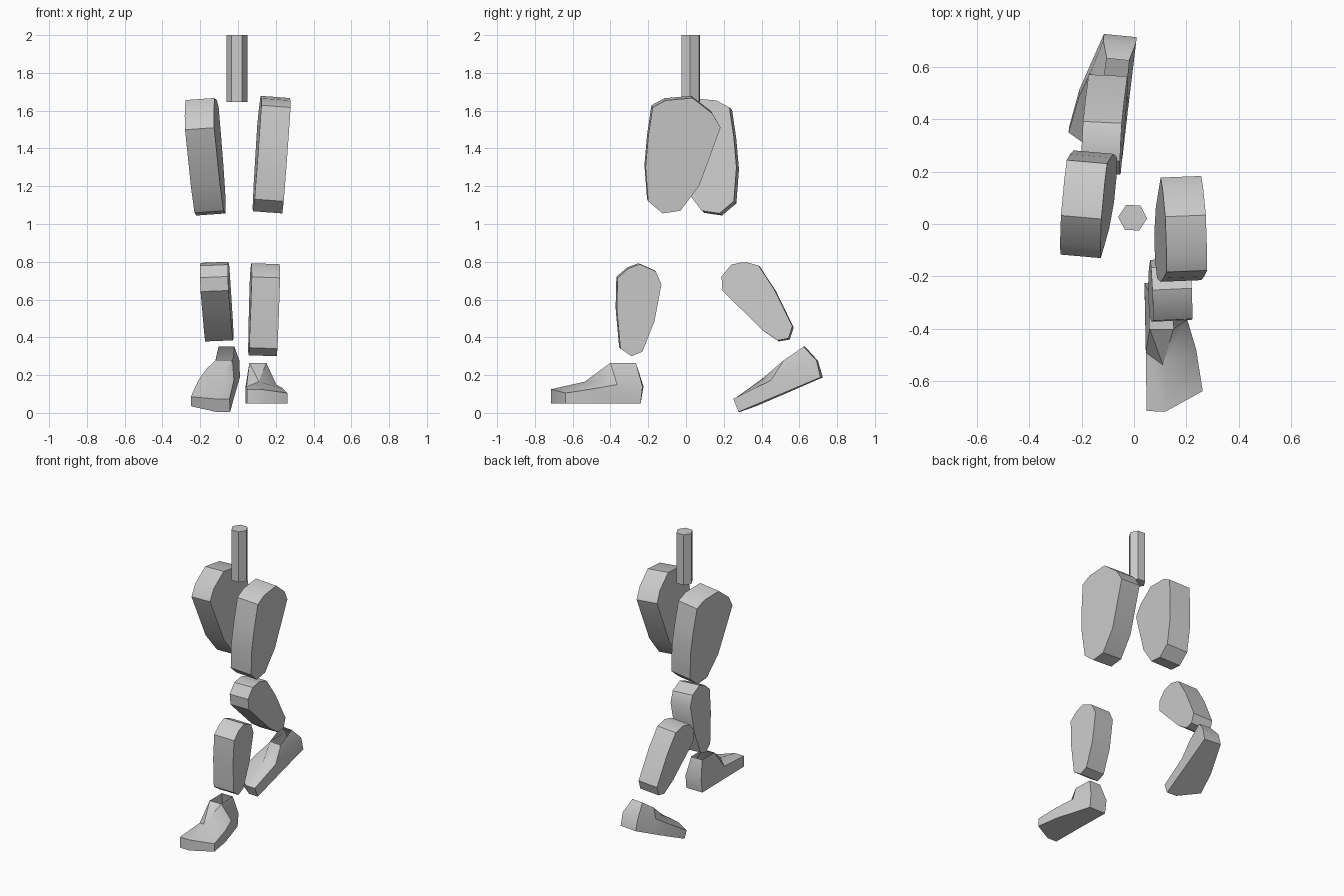
import bpy, bmesh, math
from mathutils import Matrix, Vector

if "Cube" in bpy.data.objects:
    bpy.data.objects.remove(bpy.data.objects["Cube"])

grey = bpy.data.materials.new("plain grey")
grey.diffuse_color = (0.6, 0.6, 0.6, 1)
grey.use_nodes = True
grey.node_tree.nodes["Principled BSDF"].inputs["Base Color"].default_value = grey.diffuse_color


def finish(name, bm, smooth=True):
    bmesh.ops.recalc_face_normals(bm, faces=bm.faces[:])
    mesh = bpy.data.meshes.new(name)
    bm.to_mesh(mesh)
    bm.free()
    obj = bpy.data.objects.new(name, mesh)
    bpy.context.collection.objects.link(obj)
    mesh.materials.append(grey)
    bpy.ops.object.select_all(action='DESELECT')
    obj.select_set(True)
    bpy.context.view_layer.objects.active = obj
    if smooth:
        bpy.ops.object.shade_smooth_by_angle(angle=math.radians(35))


def limb(name, profile, centre, lean_y, lean_z, width):
    """Side profile (y, z) of the +x face, on a leaning plane, given a thickness."""
    bm = bmesh.new()
    cx, cy, cz = centre
    n = Vector((1, -lean_y, -lean_z)).normalized()
    near, far = [], []
    for y, z in profile:
        y, z = y - n.y * width / 2, z - n.z * width / 2
        mid = Vector((cx + lean_y * (y - cy) + lean_z * (z - cz), y, z))
        near.append(bm.verts.new(mid + n * width / 2))
        far.append(bm.verts.new(mid - n * width / 2))
    bm.faces.new(near)
    bm.faces.new(far[::-1])
    k = len(near)
    for i in range(k):
        j = (i + 1) % k
        bm.faces.new((near[i], far[i], far[j], near[j]))
    finish(name, bm)


def foot(name, ankle_yz, matrix):
    """Foot with its inner heel corner at the origin and toes along -y; open ankle."""
    bm = bmesh.new()
    # outline x, y and height of the side wall
    outline = [(0, 0, .09), (.125, 0, .09), (.163, -.125, .10), (.197, -.238, .08),
               (.222, -.397, .055), (.08, -.475, .075), (.008, -.473, .075), (.005, -.25, .088)]
    sole = [bm.verts.new((x, y, 0)) for x, y, h in outline]
    bulge = [.015, .01, 0, 0, 0, 0, 0, 0]
    m = [bm.verts.new((x, y + b, h)) for (x, y, h), b in zip(outline, bulge)]
    (by, bz), (fy, fz) = ankle_yz
    a = [bm.verts.new(c) for c in ((.02, by, bz), (.105, by, bz), (.11, fy, fz), (.02, fy, fz))]
    instep = bm.verts.new((.07, -.297, .115))
    bm.faces.new(sole[::-1])
    for i in range(8):
        j = (i + 1) % 8
        bm.faces.new((sole[i], sole[j], m[j], m[i]))
    for f in ((m[0], m[1], a[1], a[0]), (m[1], m[2], a[2], a[1]), (m[2], m[3], instep, a[2]),
              (instep, m[7], a[3]), (instep, a[3], a[2]), (m[7], m[0], a[0], a[3]),
              (m[3], m[4], m[5], instep), (m[5], m[6], m[7], instep)):
        bm.faces.new(f)
    bm.transform(matrix)
    finish(name, bm)


# neck: upright six-sided post
bm = bmesh.new()
bmesh.ops.create_cone(bm, cap_ends=True, segments=6, radius1=.055, radius2=.055, depth=.355,
                      matrix=Matrix.Translation((-.005, .024, 1.8225)) @ Matrix.Rotation(math.radians(-3), 4, 'Z')
                      @ Matrix.Rotation(math.radians(30), 4, 'Z'))
# put two corners on the x axis
if max(v.co.x for v in bm.verts) < .045:
    bmesh.ops.rotate(bm, verts=bm.verts[:], cent=(-.005, .024, 0), matrix=Matrix.Rotation(math.radians(30), 3, 'Z'))
finish("neck_post", bm)

# thighs: same outline, turned about for the other side
thigh = [(-.177, 1.617), (-.108, 1.654), (.034, 1.667), (.14, 1.585), (.183, 1.51), (.071, 1.204),
         (-.03, 1.07), (-.124, 1.056), (-.2, 1.12), (-.214, 1.30), (-.2, 1.46)]
limb("right_thigh", thigh, (.178, .19, 1.51), -.04, .075, .155)
limb("left_thigh", [(.053 - y, z) for y, z in thigh], (-.205, -.145, 1.5), .088, -.0715, .155)

# shins
limb("right_shin", [(-.362, .715), (-.305, .765), (-.245, .787), (-.16, .75), (-.13, .68), (-.167, .485),
                    (-.23, .325), (-.288, .30), (-.347, .34), (-.366, .55)],
     (.137, -.25, .55), -.045, .035, .15)
limb("left_shin", [(.188, .722), (.24, .785), (.31, .80), (.384, .78), (.468, .653), (.563, .458),
                   (.542, .394), (.484, .384), (.4, .442), (.267, .574), (.193, .648)],
     (-.125, .31, .8), .048, -.039, .148)

# feet: one flat, one with the heel lifted
foot("right_foot", [(-.025, .215), (-.16, .215)], Matrix.Translation((.04, -.24, .05)))
foot("left_foot", [(-.022, .185), (-.146, .16)],
     Matrix.Translation((.01, .712, .188)) @ Matrix.Rotation(-.1, 4, 'Z')
     @ Matrix.Rotation(math.radians(22.7), 4, 'X') @ Matrix.Diagonal((-1, 1, 1, 1)))
